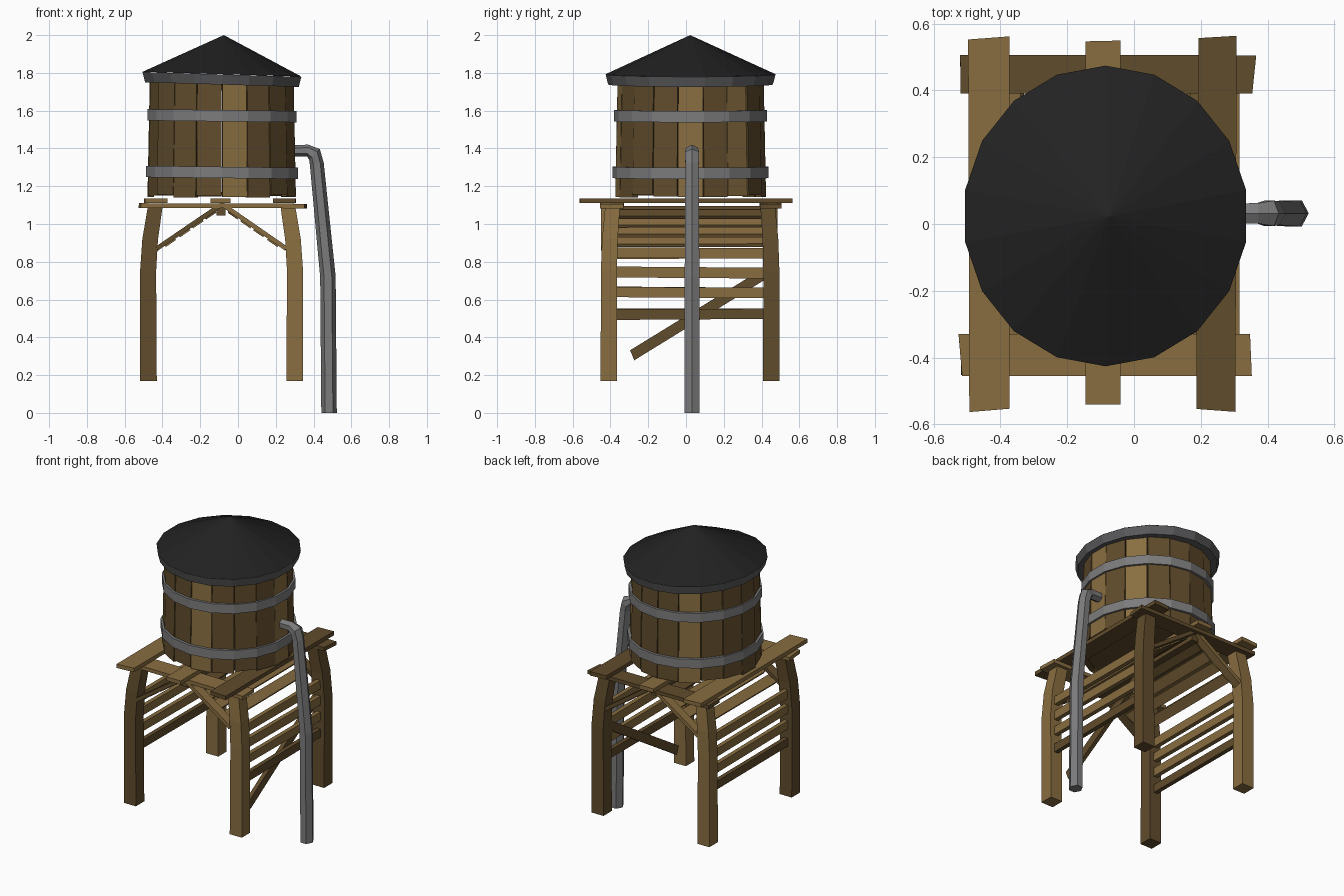
import bpy, bmesh, math, random
from mathutils import Vector, Matrix

if "Cube" in bpy.data.objects:
    bpy.data.objects.remove(bpy.data.objects["Cube"])

random.seed(4)


def material(name, rgb):
    m = bpy.data.materials.new(name)
    m.diffuse_color = (*rgb, 1)
    m.use_nodes = True
    m.node_tree.nodes["Principled BSDF"].inputs["Base Color"].default_value = m.diffuse_color
    return m


LIGHT = material("light wood", (0.25, 0.155, 0.052))
DARK = material("dark wood", (0.118, 0.072, 0.025))
METAL = material("grey metal", (0.20, 0.20, 0.205))
RIM = material("dark metal", (0.10, 0.10, 0.105))
BLACK = material("black roofing", (0.016, 0.016, 0.016))
CX, CY = -0.085, 0.024
SIDES = 18


def finish(name, bm, mat):
    bmesh.ops.recalc_face_normals(bm, faces=bm.faces)
    me = bpy.data.meshes.new(name)
    bm.to_mesh(me)
    bm.free()
    ob = bpy.data.objects.new(name, me)
    bpy.context.collection.objects.link(ob)
    me.materials.append(mat)
    return ob


def loft(name, rings, mat, closed=False):
    """Skin a list of equal-sized point rings; cap the ends unless closed."""
    bm = bmesh.new()
    vs = [[bm.verts.new(p) for p in r] for r in rings]
    n = len(vs[0])
    pairs = list(zip(vs, vs[1:])) + ([(vs[-1], vs[0])] if closed else [])
    for a, b in pairs:
        for i in range(n):
            j = (i + 1) % n
            bm.faces.new((a[i], a[j], b[j], b[i]))
    if not closed:
        bm.faces.new(vs[0])
        bm.faces.new(vs[-1])
    return finish(name, bm, mat)


def plank(name, a, b, width, thick, mat, side):
    """Board from a to b; its width lies along the direction 'side'."""
    a, b = Vector(a), Vector(b)
    d = (b - a).normalized()
    u = Vector(side)
    u = (u - d * u.dot(d)).normalized()
    v = d.cross(u)
    rings = []
    for p in (a, b):
        skew = d * random.uniform(-0.006, 0.006)
        w = width * random.uniform(0.95, 1.04)
        rings.append([p + u * (w / 2 * s) + v * (thick / 2 * t) + skew * s
                      for s, t in ((-1, -1), (1, -1), (1, 1), (-1, 1))])
    return loft(name, rings, mat)


def circle(rx, ry, z, tilt=0.0):
    """Tank outline, a little lower toward +x when tilted."""
    pts = []
    for i in range(SIDES):
        a = math.radians(90 + i * 360 / SIDES)
        x = rx * math.cos(a)
        pts.append((CX + x, CY + ry * math.sin(a), z - x * tilt))
    return pts


# Roof cone with metal rim
roof = bmesh.new()
base = [roof.verts.new(p) for p in circle(0.427, 0.45, 1.793, 0.03)]
tip = roof.verts.new((-0.075, 0.022, 2.0))
for i in range(SIDES):
    roof.faces.new((base[i], base[(i + 1) % SIDES], tip))
roof.faces.new(base[::-1])
finish("roof", roof, BLACK)
loft("roof_rim", [circle(0.413, 0.436, 1.738, 0.03),
                  circle(0.427, 0.45, 1.792, 0.03)], RIM)

# Barrel staves around the tank, a few of them lighter
for k in range(SIDES):
    deg = k * 20
    rot = Matrix.Translation((CX, CY, 0)) @ Matrix.Rotation(math.radians(deg), 4, 'Z')
    off = random.uniform(-0.004, 0.004)
    low = random.uniform(1.14, 1.158)
    rings = []
    for z, r in ((low, 0.392 + off), (1.75, 0.38 + off)):
        h = r * math.tan(math.radians(10)) - 0.002
        rings.append([rot @ Vector(p) for p in
                      ((r - 0.035, -h * 0.92, z), (r, -h, z), (r, h, z), (r - 0.035, h * 0.92, z))])
    loft(f"stave_{k}", rings, LIGHT if deg in (0, 40, 120, 280) else DARK)
loft("tank_floor", [circle(0.36, 0.36, 1.15), circle(0.36, 0.36, 1.17)], DARK)

# Metal hoops
for name, z, r in (("lower_hoop", 1.273, 0.408), ("upper_hoop", 1.573, 0.4)):
    loft(name, [circle(r, r + .006, z - .03, .012), circle(r, r + .006, z + .03, .012),
                circle(r - .022, r - .016, z + .03, .012),
                circle(r - .022, r - .016, z - .03, .012)], METAL, closed=True)

# Four bent legs, lighter on one diagonal
for sx in (-1, 1):
    for sy in (-1, 1):
        rings = []
        for z, ox, oy, w in ((0.17, 0.387, 0.43, 0.088), (0.75, 0.389, 0.43, 0.085),
                             (0.92, 0.378, 0.425, 0.083), (1.10, 0.35, 0.41, 0.078)):
            c = Vector((-0.087 + sx * ox, 0.022 + sy * oy, z))
            rings.append([c + Vector((i * w / 2, j * w / 2, 0))
                          for i, j in ((-1, -1), (1, -1), (1, 1), (-1, 1))])
        loft(f"leg_{'left' if sx < 0 else 'right'}_{'front' if sy < 0 else 'back'}",
             rings, LIGHT if sx * sy < 0 else DARK)

# Platform boards
X, Y, Z = (1, 0, 0), (0, 1, 0), (0, 0, 1)
plank("deck_left", (-0.433, -0.558, 1.123), (-0.435, 0.557, 1.123), 0.12, 0.026, LIGHT, X)
plank("deck_middle", (-0.093, -0.54, 1.123), (-0.093, 0.548, 1.123), 0.106, 0.026, LIGHT, X)
plank("deck_right", (0.245, -0.558, 1.123), (0.25, 0.56, 1.123), 0.12, 0.026, DARK, X)
plank("deck_front", (-0.52, -0.392, 1.098), (0.35, -0.392, 1.095), 0.125, 0.024, LIGHT, Y)
plank("deck_back", (-0.52, 0.448, 1.098), (0.36, 0.448, 1.095), 0.118, 0.024, DARK, Y)
plank("centre_beam", (-0.09, -0.43, 1.07), (-0.09, 0.46, 1.07), 0.05, 0.05, DARK, X)

# Sloping braces at front and back, with slats lying across them
for sx, foot in ((-1, -0.43), (1, 0.255)):
    a, b = Vector((foot, 0, 0.87)), Vector((-0.085, 0, 1.105))
    side = "left" if sx < 0 else "right"
    for y, end in ((-0.42, "front"), (0.455, "back")):
        o = Vector((0, y, 0))
        plank(f"brace_{side}_{end}", a + o, b + o, 0.06, 0.024,
              LIGHT if (sx > 0) == (y < 0) else DARK, Y)
    for i, t in enumerate((0.2, 0.42, 0.62, 0.82)):
        c = a.lerp(b, t) + Vector((0, 0, -0.012))
        plank(f"slat_{side}_{i}", c + Vector((0, -0.38, 0)), c + Vector((0, 0.43, 0)),
              0.065, 0.02, DARK if i == 3 else LIGHT, b - a)

# Rungs between the legs on both sides
for x, side in ((-0.475, "left"), (0.302, "right")):
    for i, z in enumerate((0.525, 0.635, 0.74, 0.845)):
        plank(f"rung_{side}_{i}", (x, -0.375, z + random.uniform(-.006, .006)),
              (x, 0.425, z), 0.056, 0.028, DARK if i == 0 else LIGHT, Z)

# Loose diagonal board on the right side
plank("loose_board", (0.272, -0.285, 0.305), (0.272, 0.43, 0.745), 0.055, 0.026, DARK, Z)

# Drain pipe: horizontal stub, elbow, long bent drop
path = ((0.25, 1.388, 90, 0.03), (0.37, 1.388, 84, 0.032), (0.405, 1.368, 45, 0.04),
        (0.417, 1.32, 8, 0.037), (0.476, 0.72, 3, 0.041), (0.482, 0.0, 0, 0.041))
rings = []
for x, z, tilt, r in path:
    t = math.radians(tilt)
    u, v = Vector((math.cos(t), 0, math.sin(t))), Vector((0, 1, 0))
    rings.append([Vector((x, 0.032, z)) + u * (r * math.sin(k * math.pi / 3 + math.pi / 6) * 1.0)
                  + v * (r * math.cos(k * math.pi / 3 + math.pi / 6) * 1.1) for k in range(6)])
loft("drain_pipe", rings, METAL)
